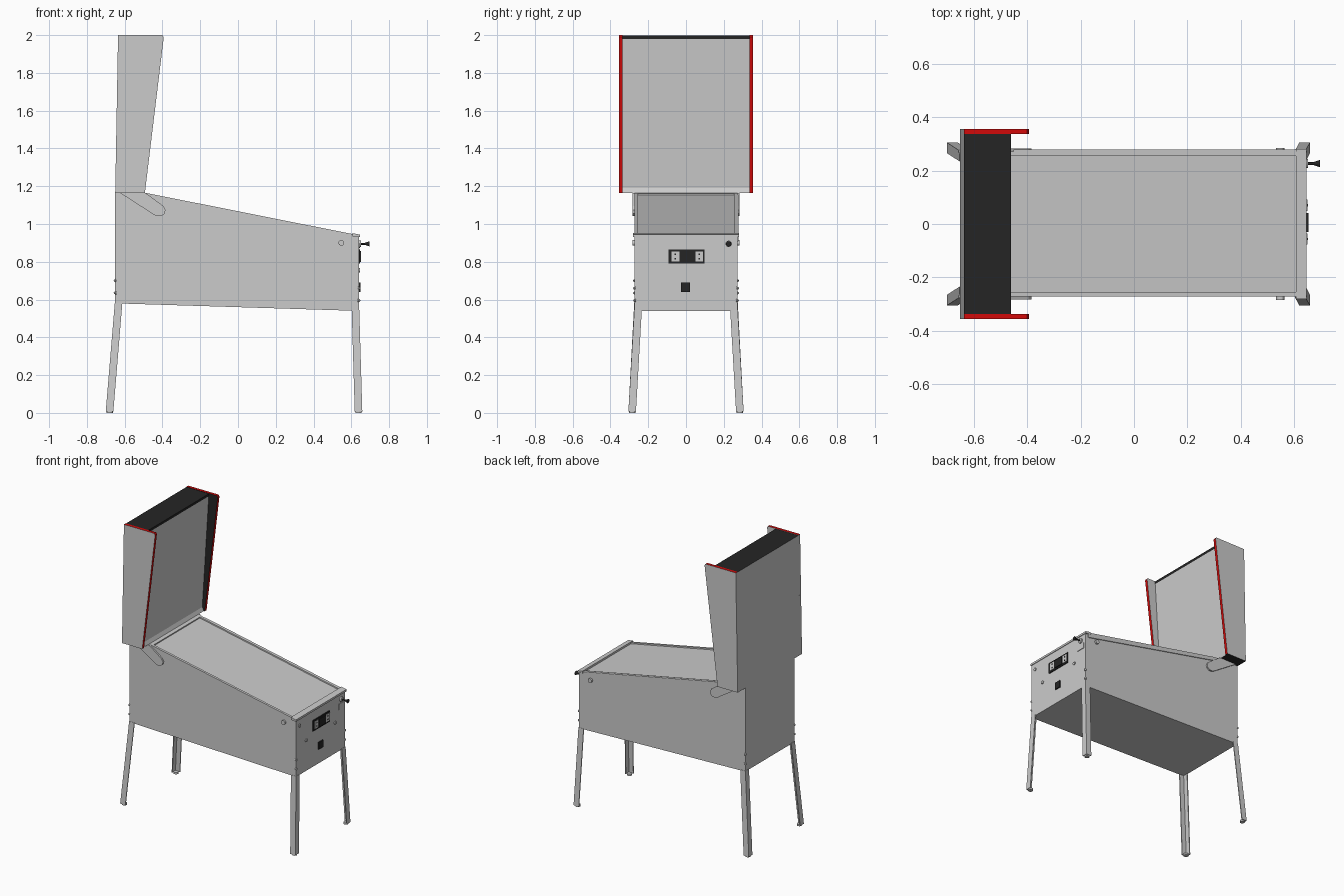
import bpy, bmesh
from mathutils import Vector

cube = bpy.data.objects.get("Cube")
if cube:
    bpy.data.objects.remove(cube, do_unlink=True)


def material(name, rgb):
    m = bpy.data.materials.new(name)
    m.use_nodes = True
    m.diffuse_color = (*rgb, 1)
    m.node_tree.nodes["Principled BSDF"].inputs["Base Color"].default_value = (*rgb, 1)
    return m


GREY, BLACK, RED = 0, 1, 2
MATS = [material("light grey", (0.6, 0.6, 0.6)),
        material("black", (0.018, 0.018, 0.018)),
        material("red", (0.65, 0.003, 0.003))]


def finish(name, bm, colour=GREY, rule=None):
    bmesh.ops.recalc_face_normals(bm, faces=bm.faces)
    bm.normal_update()
    for f in bm.faces:
        f.material_index = rule(f) if rule else colour
    mesh = bpy.data.meshes.new(name)
    bm.to_mesh(mesh)
    bm.free()
    for m in MATS:
        mesh.materials.append(m)
    ob = bpy.data.objects.new(name, mesh)
    bpy.context.collection.objects.link(ob)
    return ob


def loft(name, lower, upper, colour=GREY, rule=None):
    """Closed solid between two matching outlines."""
    bm = bmesh.new()
    a = [bm.verts.new(p) for p in lower]
    b = [bm.verts.new(p) for p in upper]
    bm.faces.new(a)
    bm.faces.new(b)
    for i in range(len(a)):
        j = (i + 1) % len(a)
        bm.faces.new((a[i], a[j], b[j], b[i]))
    return finish(name, bm, colour, rule)


def prism(name, profile, y0, y1, colour=GREY, rule=None):
    """Side profile (x, z) stretched across y."""
    return loft(name, [(x, y0, z) for x, z in profile],
                [(x, y1, z) for x, z in profile], colour, rule)


def box(name, x, y, z, colour=GREY):
    return prism(name, [(x[0], z[0]), (x[1], z[0]), (x[1], z[1]), (x[0], z[1])], *y, colour)


def rod(name, start, end, r0, r1=None, colour=GREY, sides=16):
    start, end = Vector(start), Vector(end)
    bm = bmesh.new()
    bmesh.ops.create_cone(bm, cap_ends=True, segments=sides, radius1=r0,
                          radius2=r0 if r1 is None else r1, depth=(end - start).length)
    turn = (end - start).to_track_quat('Z', 'Y').to_matrix()
    for v in bm.verts:
        v.co = turn @ v.co + (start + end) / 2
    return finish(name, bm, colour)


# Cabinet with a shallow recessed playfield cover
W = 0.272
cabinet = prism("cabinet", [(-0.65, 0.58), (0.64, 0.54), (0.64, 0.94),
                            (-0.49, 1.165), (-0.65, 1.165)], -W, W)
bm = bmesh.new()
bm.from_mesh(cabinet.data)
bm.normal_update()
slope = [f for f in bm.faces if f.normal.z > 0.8 and f.normal.x > 0.1]
bmesh.ops.inset_region(bm, faces=slope, thickness=0.024, depth=0)
bmesh.ops.inset_region(bm, faces=slope, thickness=0.001, depth=-0.008)
bm.to_mesh(cabinet.data)
bm.free()

# Front lock bar and the long trim rail on the far side
prism("lock_bar", [(0.605, 0.935), (0.645, 0.93), (0.645, 0.944), (0.605, 0.952)], -0.28, 0.28)
prism("side_rail", [(0.62, 0.908), (0.62, 0.943), (-0.45, 1.156), (-0.45, 1.13)], W, W + 0.006)

# Backbox body: black top and underside, grey back and slanted glass
prism("backbox", [(-0.65, 1.165), (-0.50, 1.165), (-0.512, 1.19), (-0.462, 1.98),
                  (-0.46, 1.998), (-0.635, 1.998)], -0.336, 0.336,
      rule=lambda f: BLACK if abs(f.normal.z) > 0.9 or
      (f.normal.x > 0.5 and f.calc_center_median().z > 1.9) else GREY)

# Backbox cheeks with red top and front edges
def cheek_rule(f):
    if f.normal.z > 0.9 or f.normal.x > 0.5:
        return RED
    if f.normal.z < -0.9 or f.normal.y < -0.9 and f.calc_center_median().y > 0:
        return BLACK
    return GREY


for s, side in ((-1, "right"), (1, "left")):
    prism(side + "_backbox_cheek", [(-0.65, 1.165), (-0.493, 1.165), (-0.393, 1.99),
                                    (-0.4, 2.0), (-0.635, 2.0)],
          s * 0.336, s * 0.356, rule=cheek_rule)
    # Folding hinge arm with a rounded end
    prism(side + "_hinge_arm", [(-0.625, 1.165), (-0.45, 1.052), (-0.43, 1.042), (-0.405, 1.042),
                                (-0.388, 1.055), (-0.384, 1.075), (-0.395, 1.095), (-0.49, 1.165)],
          s * W, s * (W + 0.011))
    # Side button
    rod(side + "_side_button", (0.547, s * W, 0.9), (0.547, s * (W + 0.012), 0.9), 0.015)

# Splayed angle-iron legs, feet and corner bolts
L_SHAPE = [(0, 0), (1, 0), (1, 0.15), (0.15, 0.15), (0.15, 1), (0, 1)]
for sx, end, top, foot, z in ((1, "front", 0.642, 0.658, 0.545), (-1, "rear", 0.652, 0.70, 0.585)):
    for sy, side in ((-1, "right"), (1, "left")):
        def outline(cx, cy, h):
            return [(sx * (cx - 0.04 * u), sy * (cy - 0.04 * v), h) for u, v in L_SHAPE]
        name = side + "_" + end
        loft(name + "_leg", outline(foot, 0.305, 0.008), outline(top, W + 0.002, z))
        rod(name + "_foot", (sx * (foot - 0.02), sy * 0.285, 0),
            (sx * (foot - 0.02), sy * 0.285, 0.012), 0.017)
        for h in (0.02, 0.085):
            c = Vector((sx * (top - 0.004), sy * (W - 0.002), z + 0.03 + h))
            rod(name + "_bolt", c, c + Vector((sx, sy, 0)) * 0.006, 0.009, 0.006, sides=8)

# Coin door: black frame, two grey plates and a centre block
X = 0.64
box("coin_frame", (X, X + 0.006), (-0.092, 0.098), (0.79, 0.866), BLACK)
for y in (-0.056, 0.07):
    box("coin_plate", (X, X + 0.009), (y - 0.021, y + 0.021), (0.802, 0.854))
    for h in (0.815, 0.841):
        box("coin_slot", (X, X + 0.011), (y - 0.004, y + 0.004), (h - 0.004, h + 0.004), BLACK)
box("coin_centre", (X, X + 0.012), (-0.03, 0.042), (0.8, 0.856), BLACK)

# Lower lock, front buttons
box("lower_lock", (X, X + 0.008), (-0.027, 0.02), (0.64, 0.69), BLACK)
for y, z in ((-0.235, 0.885), (0.16, 0.755), (-0.16, 0.755)):
    rod("front_button", (X, y, z), (X + 0.006, y, z), 0.011)

# Plunger with mounting plate
box("plunger_plate", (X, X + 0.004), (0.197, 0.255), (0.83, 0.87))
rod("plunger_collar", (X, 0.226, 0.895), (X + 0.01, 0.226, 0.895), 0.017)
rod("plunger_rod", (X, 0.226, 0.895), (0.685, 0.226, 0.895), 0.005, colour=BLACK)
rod("plunger_knob", (0.67, 0.226, 0.895), (0.696, 0.226, 0.895), 0.005, 0.014, BLACK)
